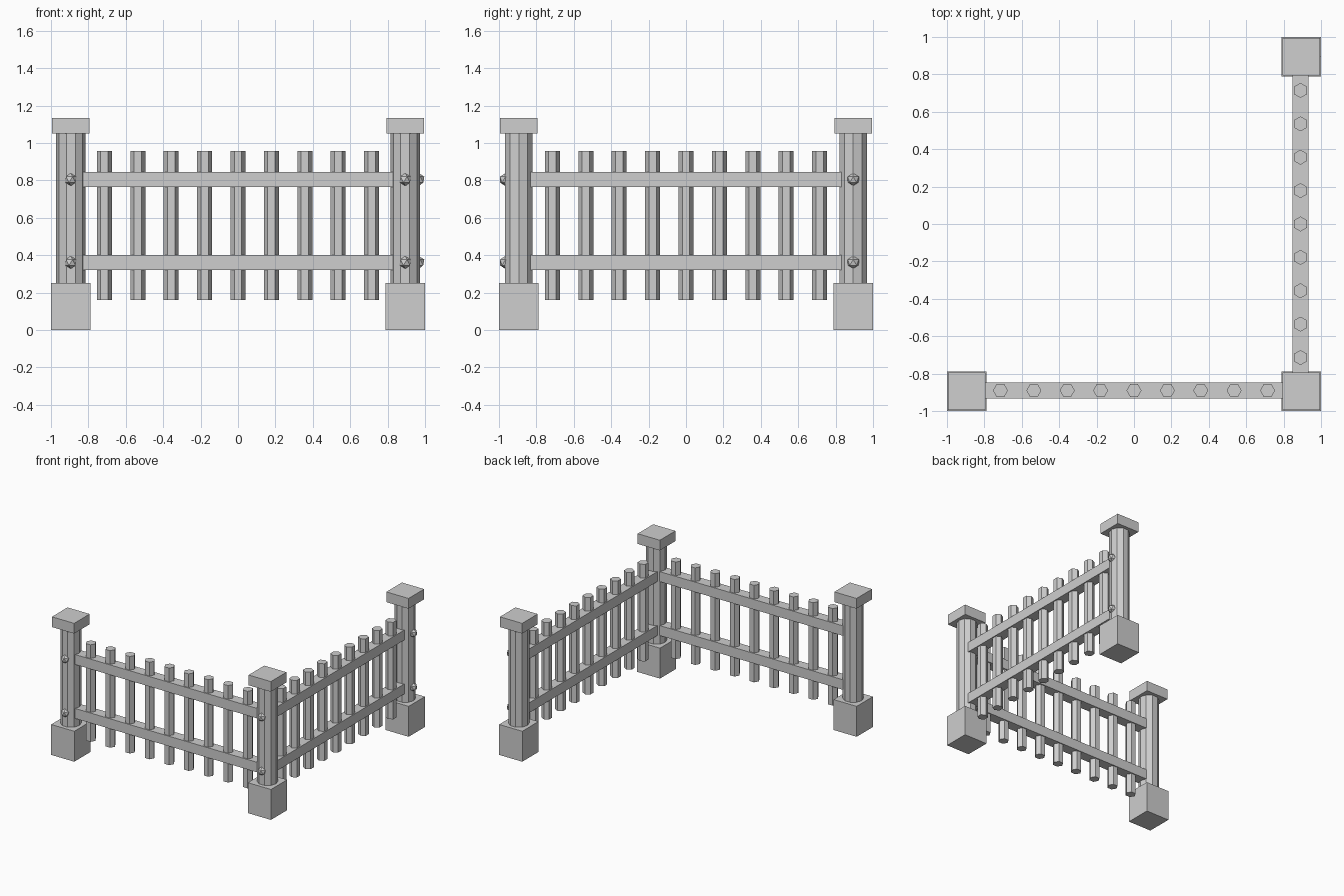
import bpy
from math import pi

cube = bpy.data.objects.get("Cube")
if cube:
    bpy.data.objects.remove(cube, do_unlink=True)

grey = bpy.data.materials.new("plain_grey")
grey.use_nodes = True
grey.diffuse_color = (0.62, 0.62, 0.62, 1)
grey.node_tree.nodes["Principled BSDF"].inputs["Base Color"].default_value = grey.diffuse_color

POST = 0.894   # post offset from the centre
LINE = 0.89    # fence line offset from the centre


def finish(name):
    obj = bpy.context.object
    obj.name = name
    obj.data.materials.append(grey)
    return obj


def box(name, x, y, low, high, sx, sy):
    bpy.ops.mesh.primitive_cube_add(size=1, location=(x, y, (low + high) / 2))
    bpy.context.object.scale = (sx, sy, high - low)
    return finish(name)


def prism(name, sides, radius, x, y, low, high, turn):
    bpy.ops.mesh.primitive_cylinder_add(
        vertices=sides, radius=radius, depth=high - low,
        location=(x, y, (low + high) / 2), rotation=(0, 0, turn))
    return finish(name)


def bolt(name, x, y, z):
    bpy.ops.mesh.primitive_ico_sphere_add(subdivisions=1, radius=0.035, location=(x, y, z))
    return finish(name)


# Posts with square footing and cap
posts = {"front_right": (-POST, -POST), "corner": (POST, -POST), "back_left": (POST, POST)}
for name, (x, y) in posts.items():
    box(name + "_footing", x, y, 0, 0.25, 0.21, 0.21)
    prism(name + "_post", 10, 0.078, x, y, 0.24, 1.06, pi / 2)
    box(name + "_cap", x, y, 1.05, 1.134, 0.202, 0.202)

# Two fence runs: rails and hexagonal pickets
for level, low in (("lower", 0.32), ("upper", 0.763)):
    high = low + 0.082
    mid = (low + high) / 2
    box("front_rail_" + level, 0, -LINE, low, high, 1.72, 0.086)
    box("side_rail_" + level, LINE, 0, low, high, 0.086, 1.72)
    # Bolt heads on the outer faces
    bolt("front_right_bolt_" + level, -POST, -0.965, mid)
    bolt("corner_bolt_" + level, POST, -0.965, mid)
    bolt("back_left_bolt_" + level, 0.965, POST, mid)

for i in range(9):
    along = (i - 4) * 0.1785
    prism(f"front_picket_{i + 1}", 6, 0.04, along, -LINE, 0.16, 0.957, pi / 2)
    prism(f"side_picket_{i + 1}", 6, 0.04, LINE, along, 0.16, 0.957, 0)
